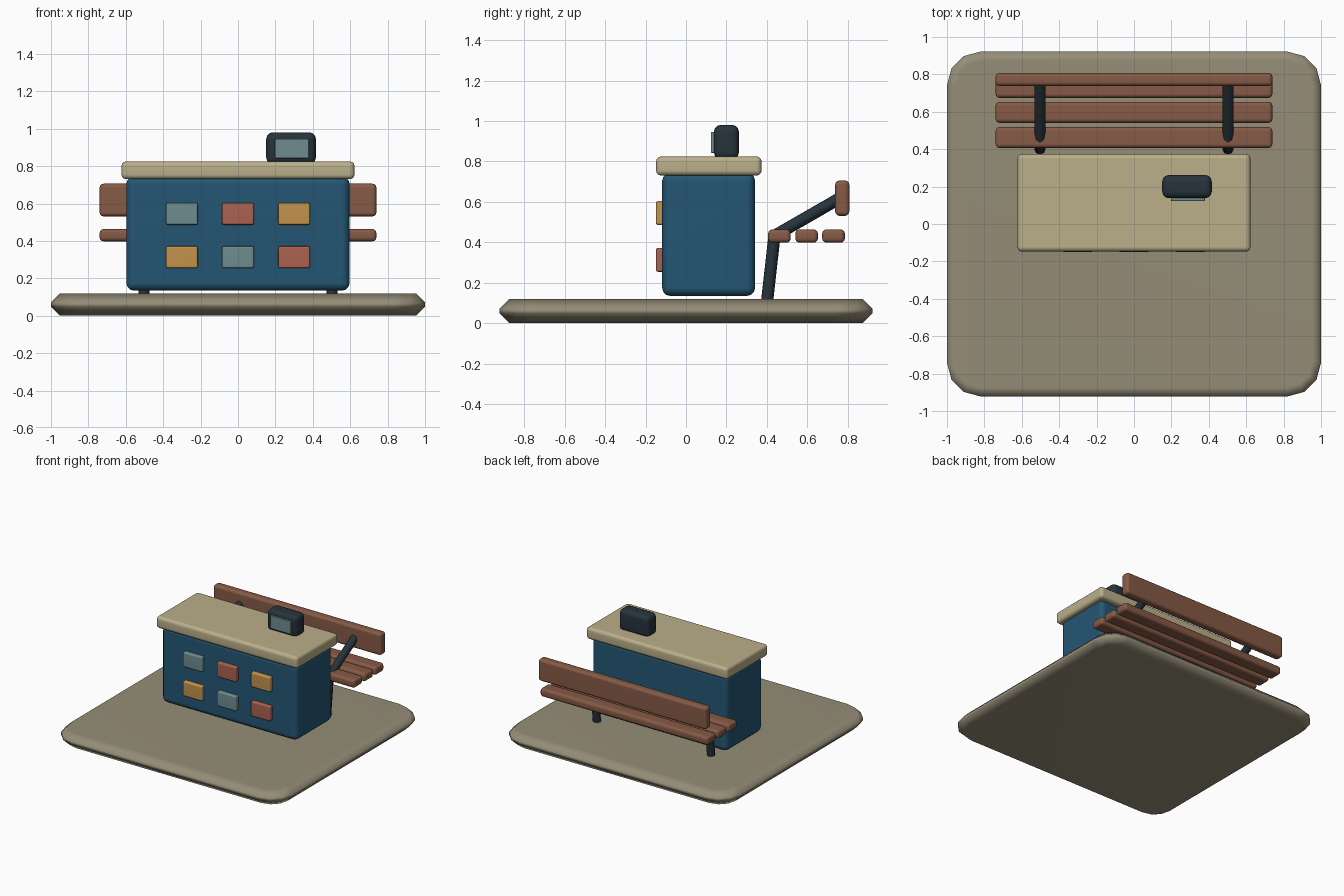
import bpy
import bmesh
from math import radians
from mathutils import Matrix, Vector

if "Cube" in bpy.data.objects:
    bpy.data.objects.remove(bpy.data.objects["Cube"], do_unlink=True)


def make_material(name, *rgb):
    """Flat colour given as 0-255 display values, stored as linear."""
    linear = [((c / 255 + 0.055) / 1.055) ** 2.4 for c in rgb] + [1.0]
    mat = bpy.data.materials.new(name)
    mat.use_nodes = True
    mat.diffuse_color = linear
    mat.node_tree.nodes["Principled BSDF"].inputs["Base Color"].default_value = linear
    return mat


STONE = make_material("warm grey stone", 149, 141, 119)
BLUE = make_material("deep blue", 36, 86, 116)
CREAM = make_material("cream", 187, 175, 138)
WOOD = make_material("brown wood", 134, 90, 70)
DARK = make_material("dark slate", 38, 51, 59)
TEAL = make_material("grey teal", 110, 140, 143)
RED = make_material("brick red", 172, 98, 80)
AMBER = make_material("amber", 194, 147, 76)


def finish(bm, name, mat):
    mesh = bpy.data.meshes.new(name)
    bm.to_mesh(mesh)
    bm.free()
    mesh.materials.append(mat)
    obj = bpy.data.objects.new(name, mesh)
    bpy.context.collection.objects.link(obj)
    return obj


def shade(obj, weighted=True):
    bpy.ops.object.select_all(action="DESELECT")
    obj.select_set(True)
    bpy.context.view_layer.objects.active = obj
    if weighted:
        bpy.ops.object.shade_smooth()
        obj.modifiers.new("Weighted normals", "WEIGHTED_NORMAL").keep_sharp = True
    else:
        bpy.ops.object.shade_smooth_by_angle(angle=radians(50))


def box(name, mat, x, y, z, bevel, segments=3, corner=0):
    """Rounded box from (min, max) ranges; corner rounds the plan outline first."""
    bm = bmesh.new()
    bmesh.ops.create_cube(bm, size=1)
    for v in bm.verts:
        v.co = [lo + (hi - lo) * (c + 0.5) for c, (lo, hi) in zip(v.co, (x, y, z))]
    edges = bm.edges[:]
    if corner:
        upright = [e for e in bm.edges
                   if abs(e.verts[0].co.z - e.verts[1].co.z) > 0.01]
        bmesh.ops.bevel(bm, geom=upright, offset=corner, segments=3,
                        profile=0.5, affect="EDGES")
        edges = [e for e in bm.edges
                 if abs(e.verts[0].co.z - e.verts[1].co.z) < 0.001]
    bmesh.ops.bevel(bm, geom=edges, offset=bevel, segments=segments,
                    profile=0.5, affect="EDGES")
    obj = finish(bm, name, mat)
    shade(obj)
    return obj


def rod(name, mat, start, end, radius):
    start, end = Vector(start), Vector(end)
    axis = end - start
    turn = axis.to_track_quat("Z", "Y").to_matrix().to_4x4()
    bm = bmesh.new()
    bmesh.ops.create_cone(bm, cap_ends=True, segments=8, radius1=radius,
                          radius2=radius, depth=axis.length,
                          matrix=Matrix.Translation((start + end) / 2) @ turn)
    shade(finish(bm, name, mat), weighted=False)


# Ground slab with rounded corners and chamfered rims
box("ground_slab", STONE, (-1, 1), (-0.922, 0.922), (0, 0.119), 0.048,
    segments=1, corner=0.18)

# Cabinet and its overhanging roof
box("cabinet_body", BLUE, (-0.597, 0.597), (-0.118, 0.342), (0.134, 0.745), 0.042)
box("cabinet_roof", CREAM, (-0.623, 0.623), (-0.148, 0.374), (0.73, 0.825), 0.025)

# Two rows of coloured panels on the front
rows = {"upper": (0.545, (TEAL, RED, AMBER)), "lower": (0.313, (AMBER, TEAL, RED))}
for row, (z, colours) in rows.items():
    for side, x, mat in zip(("right", "middle", "left"), (-0.3, 0, 0.3), colours):
        box(f"{row}_{side}_panel", mat, (x - 0.085, x + 0.085), (-0.149, -0.1),
            (z - 0.059, z + 0.059), 0.01, segments=2)

# Small display unit on the roof
box("display_housing", DARK, (0.151, 0.416), (0.138, 0.262), (0.81, 0.981), 0.035)
box("display_screen", TEAL, (0.197, 0.379), (0.123, 0.15), (0.842, 0.946), 0.005,
    segments=2)

# Bench seat slats and backrest behind the cabinet
for i, y in enumerate((0.462, 0.597, 0.73)):
    box(f"seat_slat_{i + 1}", WOOD, (-0.74, 0.74), (y - 0.056, y + 0.056),
        (0.398, 0.464), 0.021)
box("bench_backrest", WOOD, (-0.74, 0.74), (0.738, 0.808), (0.531, 0.706), 0.021)

# Slanted legs and backrest supports
for side, x in (("left", 0.503), ("right", -0.503)):
    rod(f"{side}_bench_leg", DARK, (x, 0.402, 0.115), (x, 0.438, 0.435), 0.03)
    rod(f"{side}_back_support", DARK, (x, 0.438, 0.432), (x, 0.768, 0.622), 0.03)
